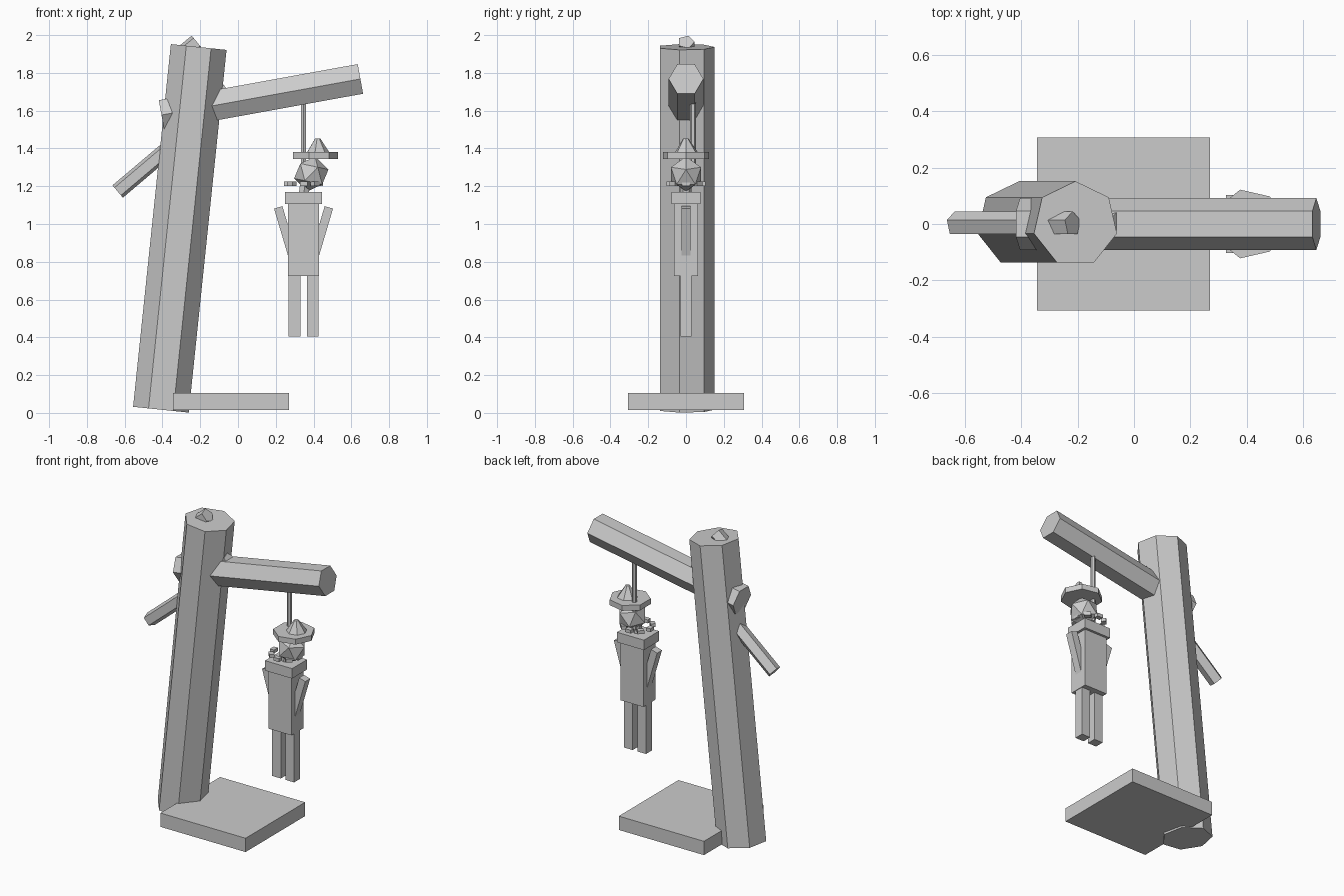
import bpy, math
from mathutils import Vector

if "Cube" in bpy.data.objects:
    bpy.data.objects.remove(bpy.data.objects["Cube"])


def box(name, center, size, rot=(0, 0, 0)):
    bpy.ops.mesh.primitive_cube_add(size=1, location=center, rotation=rot)
    ob = bpy.context.object
    ob.name = name
    ob.scale = size
    return ob


def rod(name, start, end, r, sides, r2=None, spin=0):
    # prism or tapered prism between two points lying in an xz plane
    a, b = Vector(start), Vector(end)
    d = b - a
    tilt = math.atan2(d.x, d.z)
    bpy.ops.mesh.primitive_cone_add(
        vertices=sides, radius1=r, radius2=r if r2 is None else r2,
        depth=d.length, location=(a + b) / 2, rotation=(0, tilt, spin))
    bpy.context.object.name = name
    return bpy.context.object


# ground slab and leaning trunk
box("base_slab", (-0.0375, 0, 0.06), (0.615, 0.615, 0.09))
rod("trunk", (-0.408, 0, 0.017), (-0.208, 0, 1.937), 0.152, 7)

# main branch runs right through the trunk
rod("main_branch", (-0.405, 0, 1.577), (0.648, 0, 1.768), 0.092, 6)

# broken branches
rod("lower_branch", (-0.637, 0, 1.172), (-0.30, 0, 1.457), 0.045, 5)
rod("side_stub", (-0.21, 0, 1.587), (-0.059, 0, 1.716), 0.045, 5)
rod("top_stub", (-0.32, 0, 1.88), (-0.218, 0, 1.964), 0.045, 5)

# rope and knotted loop
CX = 0.347
rod("rope", (CX, 0.037, 1.20), (CX, 0.037, 1.66), 0.015, 6)
for i in range(8):
    a = math.tau * i / 8
    box(f"rope_loop_{i}", (CX + 0.088 * math.cos(a), 0.088 * math.sin(a), 1.213),
        (0.03, 0.04, 0.022), (0, 0, a))

# hanging straw figure: head, neck and hat
bpy.ops.mesh.primitive_ico_sphere_add(subdivisions=1, radius=0.094,
                                      location=(0.388, 0, 1.265),
                                      rotation=(0, math.radians(12), 0))
bpy.context.object.name = "head"
rod("neck", (CX, 0, 1.15), (CX + 0.01, 0, 1.23), 0.03, 6)
rod("hat_brim", (0.405, 0, 1.345), (0.405, 0, 1.38), 0.125, 7, spin=-math.pi / 2)
rod("hat_crown", (0.42, 0, 1.375), (0.423, 0, 1.453), 0.065, 7, 0.014, -math.pi / 2)

# body
box("shoulders", (CX, 0, 1.138), (0.195, 0.155, 0.065))
box("torso", (CX, 0, 0.915), (0.165, 0.125, 0.38))
for s, side in ((-1, "left"), (1, "right")):
    box(f"leg_{side}", (CX + s * 0.048, 0, 0.57), (0.062, 0.06, 0.33))
    t = math.radians(16.5)
    mid = (CX + s * (0.134 - 0.15 * math.sin(t)), 0, 1.088 - 0.15 * math.cos(t))
    box(f"arm_{side}", mid, (0.046, 0.05, 0.3), (0, s * t, 0))
